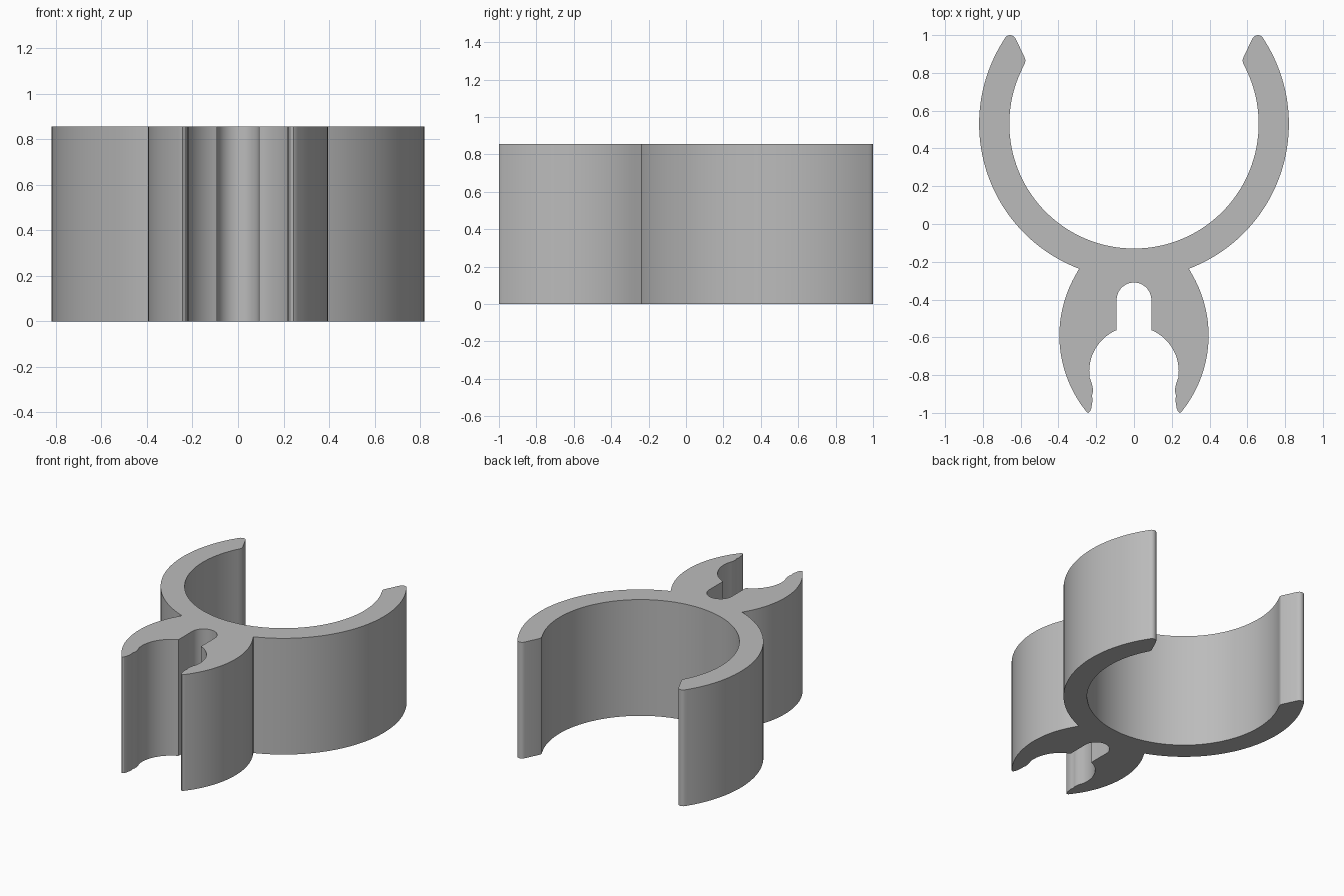
import bpy
import bmesh
from math import cos, sin, radians, atan2, degrees

HEIGHT = 0.855

if "Cube" in bpy.data.objects:
    bpy.data.objects.remove(bpy.data.objects["Cube"], do_unlink=True)

grey = bpy.data.materials.new("plain grey")
grey.use_nodes = True
colour = (0.5, 0.5, 0.5, 1)
grey.diffuse_color = colour
grey.node_tree.nodes["Principled BSDF"].inputs["Base Color"].default_value = colour


def arc(cx, cy, r, start, end, steps):
    """Points on a circle between two angles in degrees."""
    angles = [radians(start + (end - start) * i / steps) for i in range(steps + 1)]
    return [(cx + r * cos(a), cy + r * sin(a)) for a in angles]


def angle_to(cx, cy, x, y):
    return degrees(atan2(y - cy, x - cx))


# Left half of the outline, from the centre of the large ring to the slot
ring_y = 0.53
half = arc(0, ring_y, 0.66, -90, angle_to(0, ring_y, 0.586, 0.834), 40)
# Rounded lip and tip of the large jaw
half += [(0.578, 0.85), (0.574, 0.866), (0.579, 0.882), (0.625, 0.978)]
half += arc(0.656, 0.968, 0.032, 155, 38, 8)
# Outside of the large ring, down to the crease
half += arc(0, ring_y, 0.82, angle_to(0, ring_y, 0.69, 0.973),
            angle_to(0, ring_y, 0.291, -0.237), 44)
# Outside of the small jaw
half += arc(-0.245, -0.59, 0.64, angle_to(-0.245, -0.59, 0.291, -0.24),
            angle_to(-0.245, -0.59, 0.262, -0.98), 24)[1:]
# Rounded tip and ridged lip of the small jaw
half += [(0.253, -0.993), (0.243, -1.0), (0.233, -0.993), (0.226, -0.975),
         (0.221, -0.945), (0.219, -0.925), (0.223, -0.91), (0.218, -0.89),
         (0.218, -0.87), (0.223, -0.845)]
# Small round seat, then the arched slot
half += arc(0, -0.78, 0.237, -8, angle_to(0, -0.78, 0.092, -0.561), 16)
half += arc(0, -0.402, 0.092, 0, 90, 12)

# Mirror the half outline and extrude it
outline = half + [(-x, y) for x, y in reversed(half[1:-1])]
bm = bmesh.new()
base = bm.faces.new([bm.verts.new((x, y, 0)) for x, y in outline])
result = bmesh.ops.extrude_face_region(bm, geom=[base], use_keep_orig=True)
top = [v for v in result["geom"] if isinstance(v, bmesh.types.BMVert)]
bmesh.ops.translate(bm, verts=top, vec=(0, 0, HEIGHT))
bmesh.ops.recalc_face_normals(bm, faces=bm.faces)
mesh = bpy.data.meshes.new("double_clip")
bm.to_mesh(mesh)
bm.free()
mesh.materials.append(grey)

clip = bpy.data.objects.new("double_clip", mesh)
bpy.context.collection.objects.link(clip)
bpy.ops.object.select_all(action="DESELECT")
clip.select_set(True)
bpy.context.view_layer.objects.active = clip
bpy.ops.object.shade_smooth_by_angle(angle=radians(30))
